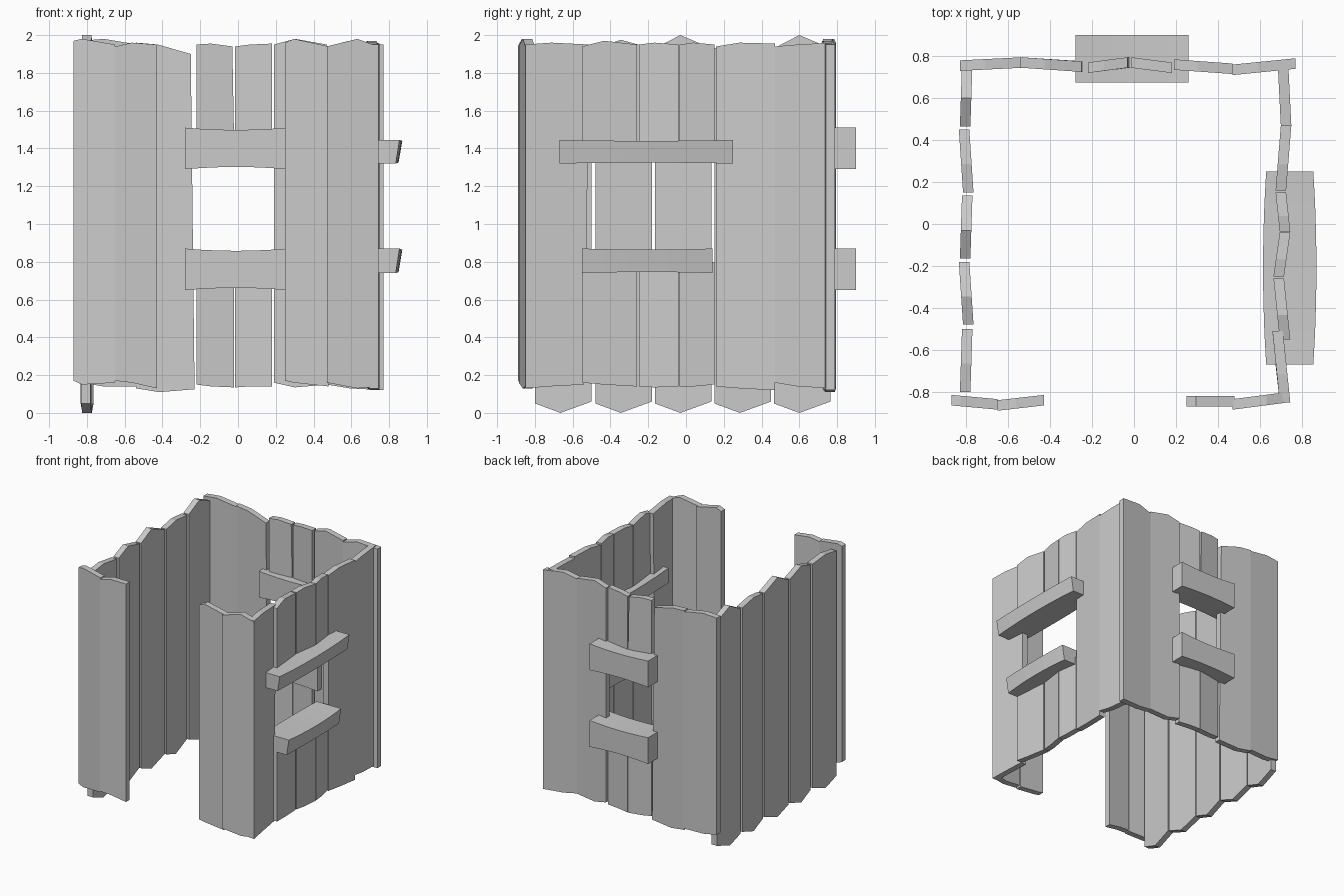
import bpy
import bmesh
from mathutils import Vector

old = bpy.data.objects.get("Cube")
if old:
    bpy.data.objects.remove(old, do_unlink=True)

# One plain grey for the whole hut
grey = bpy.data.materials.new("grey_wood")
grey.use_nodes = True
colour = (0.6, 0.6, 0.6, 1)
grey.diffuse_color = colour
grey.node_tree.nodes["Principled BSDF"].inputs["Base Color"].default_value = colour

THICK = 0.05
SILL, LINTEL = 0.8, 1.4


def along_x(u, depth, z):
    return Vector((u, depth, z))


def along_y(u, depth, z):
    return Vector((depth, u, z))


def finish(name, bm):
    bmesh.ops.recalc_face_normals(bm, faces=bm.faces)
    mesh = bpy.data.meshes.new(name)
    bm.to_mesh(mesh)
    bm.free()
    mesh.materials.append(grey)
    obj = bpy.data.objects.new(name, mesh)
    bpy.context.collection.objects.link(obj)
    return obj


def prism(name, first, second):
    """Solid between two matching outlines."""
    bm = bmesh.new()
    a = [bm.verts.new(p) for p in first]
    b = [bm.verts.new(p) for p in second]
    bm.faces.new(a)
    bm.faces.new(b)
    count = len(a)
    for i in range(count):
        j = (i + 1) % count
        bm.faces.new((a[i], a[j], b[j], b[i]))
    return finish(name, bm)


def plank(name, place, span, depth, bottom, top, peak=0.4, lean=0):
    """Board with roughly cut, three-point ends; lean shifts its upper end."""
    start, end = span
    stations = (0, peak, 1)

    def outline(side):
        points = []
        for heights, shift in ((bottom, 0), (top, lean)):
            row = []
            for t, z in zip(stations, heights):
                u = start + (end - start) * t + shift * t
                d = depth[0] + (depth[1] - depth[0]) * t + side * THICK / 2
                row.append(place(u, d, z))
            points += row if not shift and heights is bottom else row[::-1]
        return points

    return prism(name, outline(-1), outline(1))


def window_plank(name, place, span, depth, bottom, top, lean=0):
    """Board interrupted by the window opening."""
    plank(name + "_lower", place, span, depth, bottom, (SILL,) * 3)
    plank(name + "_upper", place, span, depth, (LINTEL,) * 3, top, lean=lean)


def brace(name, place, span, depth, heights, waist, bow, slant=0):
    """Window crosspiece with a thinner middle and bowed long faces."""
    bm = bmesh.new()
    rings = []
    steps = 6
    middle = sum(depth) / 2
    for i in range(steps + 1):
        t = i / steps
        arc = 4 * t * (1 - t)
        u = span[0] + (span[1] - span[0]) * t
        low, high = heights[0] + waist * arc, heights[1] - waist * arc
        near = depth[0] - bow * arc
        far = depth[1] + bow * arc
        corners = ((near, low), (far - slant, low), (far, high), (near, high))
        rings.append([bm.verts.new(place(u, d, z)) for d, z in corners])
    for a, b in zip(rings, rings[1:]):
        for k in range(4):
            n = (k + 1) % 4
            bm.faces.new((a[k], a[n], b[n], b[k]))
    bm.faces.new(rings[0])
    bm.faces.new(rings[-1])
    return finish(name, bm)


# Front wall, either side of the doorway
plank("front_right_outer", along_x, (-.87, -.65), (-.84, -.86), (.17, .15, .16), (1.97, 1.98, 1.95), .2)
plank("front_right_inner", along_x, (-.65, -.43), (-.865, -.84), (.17, .16, .13), (1.94, 1.96, 1.95))
plank("front_left_inner", along_x, (.25, .48), (-.845, -.845), (.17, .16, .14), (1.96, 1.98, 1.94), .2)
plank("front_left_outer", along_x, (.47, .74), (-.86, -.825), (.16, .13, .14), (1.94, 1.98, 1.94), .6)

# Back wall with its window
plank("back_corner_right", along_x, (-.83, -.53), (.755, .77), (.16, .14, .14), (1.97, 1.98, 1.95))
plank("back_plank_right", along_x, (-.54, -.23), (.77, .75), (.13, .11, .125), (1.96, 1.95, 1.90), lean=-.02)
window_plank("back_window_right", along_x, (-.22, -.02), (.745, .77), (.15, .14, .135), (1.95, 1.955, 1.94), -.01)
window_plank("back_window_left", along_x, (-.015, .18), (.77, .745), (.135, .14, .14), (1.94, 1.95, 1.955))
plank("back_plank_left", along_x, (.19, .47), (.76, .74), (.16, .135, .15), (1.95, 1.98, 1.95))
plank("back_corner_left", along_x, (.47, .77), (.735, .765), (.15, .13, .12), (1.94, 1.97, 1.95))

# Left wall with its wider window
plank("left_plank_front", along_y, (-.85, -.54), (.72, .685), (.13, .14, .15), (1.95, 1.96, 1.95), lean=.03)
window_plank("left_window_front", along_y, (-.55, -.26), (.72, .69), (.16, .15, .14), (1.94, 1.97, 1.95))
window_plank("left_window_middle", along_y, (-.25, -.04), (.69, .72), (.14, .135, .14), (1.95, 1.96, 1.95))
window_plank("left_window_back", along_y, (-.035, .15), (.72, .70), (.14, .14, .15), (1.95, 1.96, 1.95))
plank("left_plank_back", along_y, (.16, .47), (.70, .725), (.14, .13, .12), (1.94, 1.96, 1.955))
plank("left_corner_back", along_y, (.47, .77), (.725, .71), (.16, .14, .13), (1.94, 1.95, 1.96))

# Solid right wall, set lower with pointed ends
right_starts = (-.80, -.48, -.165, .15, .465)
right_peaks = (1.95, 1.975, 2, 1.95, 2)
for index, (start, peak) in enumerate(zip(right_starts, right_peaks)):
    tilt = .01 if index % 2 else -.005
    plank("right_plank", along_y, (start, start + .3), (-.80 + tilt, -.80 - tilt),
          (.05, 0, .06), (1.93, peak, 1.93), .45)

# Crosspieces above and below the windows
for low in (.65, 1.29):
    brace("back_brace", along_x, (-.28, .26), (.675, .90), (low, low + .22), .012, 0)
brace("left_brace_upper", along_y, (-.67, .25), (.63, .855), (1.32, 1.445), .005, .015, .02)
brace("left_brace_lower", along_y, (-.55, .14), (.63, .855), (.74, .87), .006, .015, .02)
